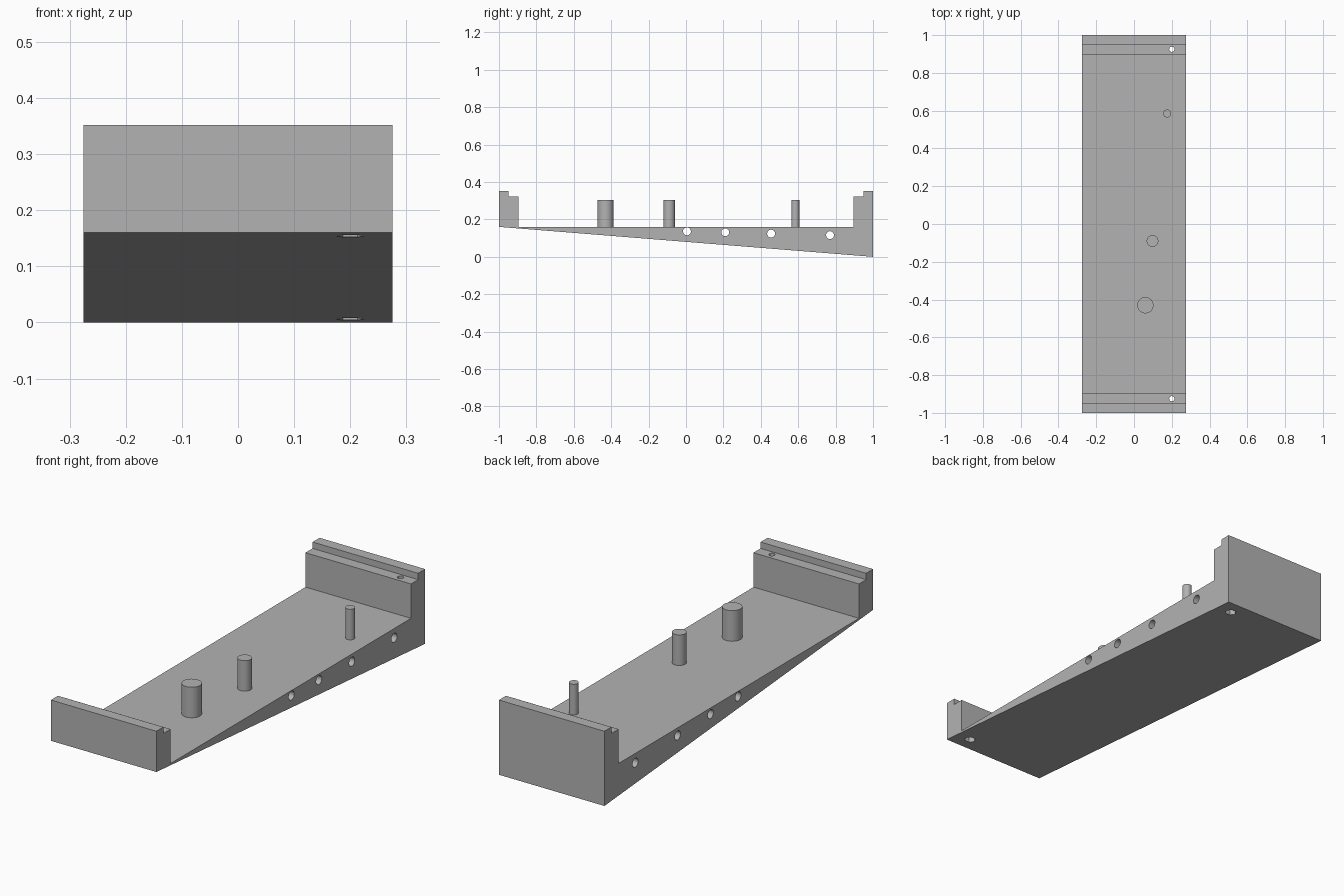
import bpy, bmesh, math
from mathutils import Matrix

default = bpy.data.objects.get("Cube")
if default:
    bpy.data.objects.remove(default, do_unlink=True)

HALF_WIDTH = 0.275
FLOOR = 0.16

grey = bpy.data.materials.new("plain grey")
grey.use_nodes = True
grey.diffuse_color = (0.45, 0.45, 0.45, 1)
grey.node_tree.nodes["Principled BSDF"].inputs["Base Color"].default_value = grey.diffuse_color


def add_object(name, bm):
    bmesh.ops.recalc_face_normals(bm, faces=bm.faces)
    mesh = bpy.data.meshes.new(name)
    bm.to_mesh(mesh)
    bm.free()
    mesh.materials.append(grey)
    obj = bpy.data.objects.new(name, mesh)
    bpy.context.collection.objects.link(obj)
    return obj


def cylinder(name, radius, length, centre, sides=48, along_x=False):
    bm = bmesh.new()
    turn = Matrix.Rotation(math.pi / 2, 4, "Y") if along_x else Matrix()
    bmesh.ops.create_cone(bm, cap_ends=True, segments=sides, radius1=radius, radius2=radius,
                          depth=length, matrix=Matrix.Translation(centre) @ turn)
    return add_object(name, bm)


def smooth(obj):
    bpy.ops.object.select_all(action="DESELECT")
    obj.select_set(True)
    bpy.context.view_layer.objects.active = obj
    bpy.ops.object.shade_smooth_by_angle(angle=math.radians(30))


# Wedge base with a stepped wall at each end, extruded across the width
wall = [(1, 0.352), (0.948, 0.352), (0.948, 0.322), (0.895, 0.322), (0.895, FLOOR)]
profile = [(-1, FLOOR), (1, 0)] + wall + [(-y, z) for y, z in reversed(wall)]
bm = bmesh.new()
side = bm.faces.new([bm.verts.new((-HALF_WIDTH, y, z)) for y, z in profile])
extruded = bmesh.ops.extrude_face_region(bm, geom=[side])["geom"]
bmesh.ops.translate(bm, vec=(2 * HALF_WIDTH, 0, 0),
                    verts=[g for g in extruded if isinstance(g, bmesh.types.BMVert)])
base = add_object("wedge_base", bm)

# Cross holes through the sides
cutters = []
for y, z in [(0.005, 0.136), (0.21, 0.131), (0.455, 0.124), (0.77, 0.116)]:
    cutters.append(cylinder("cross_hole_cutter", 0.021, 1, (0, y, z), along_x=True))

# Bolt holes through the end walls, with hexagonal nut pockets underneath
for y in (-0.925, 0.925):
    underside = FLOOR * (1 - y) / 2
    cutters.append(cylinder("bolt_hole_cutter", 0.0135, 1, (0.2, y, 0.2)))
    pocket = cylinder("nut_pocket_cutter", 0.026, 0.1, (0, 0, 0), sides=6)
    pocket.data.transform(Matrix.Translation((0.2, y, underside)) @ Matrix.Rotation(math.pi / 2, 4, "Z"))
    cutters.append(pocket)

for cutter in cutters:
    cutter.hide_render = True
    cut = base.modifiers.new("hole", "BOOLEAN")
    cut.operation = "DIFFERENCE"
    cut.solver = "EXACT"
    cut.object = cutter

# Bake the cuts and drop the helpers
depsgraph = bpy.context.evaluated_depsgraph_get()
cut_mesh = bpy.data.meshes.new_from_object(base.evaluated_get(depsgraph))
base.modifiers.clear()
base.data = cut_mesh
for cutter in cutters:
    bpy.data.objects.remove(cutter, do_unlink=True)
smooth(base)

# Upright pegs, slightly sunk into the floor
PEG_TOP, SUNK = 0.304, 0.01
for name, x, y, radius in [("thick_peg", 0.06, -0.43, 0.043),
                           ("middle_peg", 0.098, -0.09, 0.031),
                           ("thin_peg", 0.175, 0.585, 0.021)]:
    height = PEG_TOP - FLOOR + SUNK
    smooth(cylinder(name, radius, height, (x, y, PEG_TOP - height / 2)))
